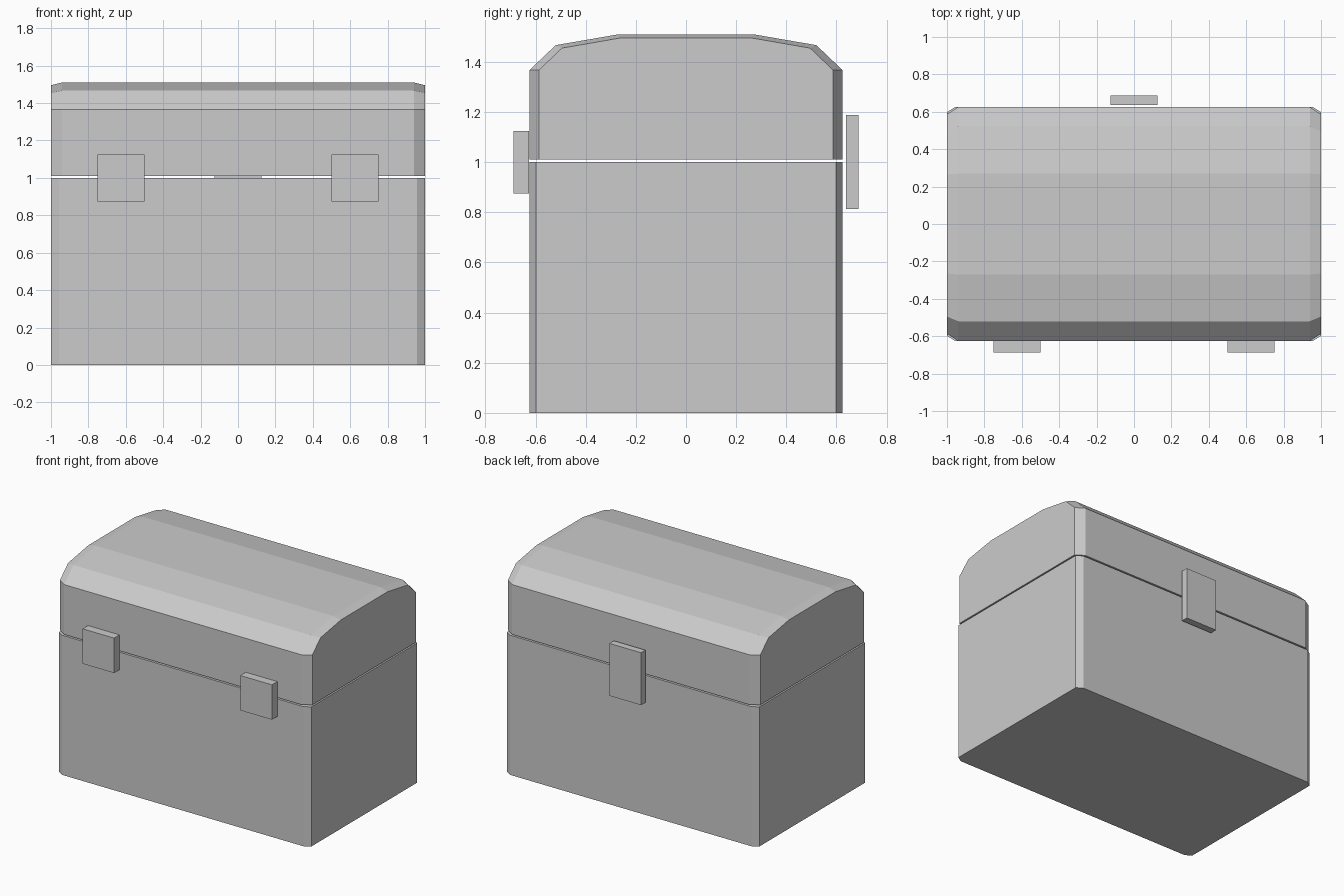
import bpy, bmesh

if "Cube" in bpy.data.objects:
    bpy.data.objects.remove(bpy.data.objects["Cube"])


def loft(name, sections):
    """Skin a row of matching closed rings and cap both ends."""
    bm = bmesh.new()
    rings = [[bm.verts.new(p) for p in ring] for ring in sections]
    n = len(rings[0])
    for a, b in zip(rings, rings[1:]):
        for i in range(n):
            j = (i + 1) % n
            bm.faces.new((a[i], a[j], b[j], b[i]))
    bm.faces.new(rings[0])
    bm.faces.new(rings[-1])
    bmesh.ops.recalc_face_normals(bm, faces=bm.faces)
    mesh = bpy.data.meshes.new(name)
    bm.to_mesh(mesh)
    bm.free()
    obj = bpy.data.objects.new(name, mesh)
    bpy.context.collection.objects.link(obj)
    return obj


def box(name, center, size):
    x, y, z = (s / 2 for s in size)
    ring = [(-x, -y), (x, -y), (x, y), (-x, y)]
    obj = loft(name, [[(px, py, h) for px, py in ring] for h in (-z, z)])
    obj.location = center
    return obj


def mirrored(half):
    """Complete a half profile across y = 0."""
    return half + [(-y, z) for y, z in reversed(half)]


# Chest body with chamfered vertical corners
outline = [(0.957, -0.625), (1, -0.598), (1, 0.598), (0.957, 0.625),
           (-0.957, 0.625), (-1, 0.598), (-1, -0.598), (-0.957, -0.625)]
loft("chest_body", [[(x, y, z) for x, y in outline] for z in (0, 1.0)])

# Domed lid, with smaller end profiles forming the chamfered rim
full = mirrored([(0.625, 1.01), (0.625, 1.367), (0.52, 1.467), (0.27, 1.51)])
end = mirrored([(0.587, 1.01), (0.587, 1.367), (0.495, 1.455), (0.265, 1.495)])
stations = [(-1, end), (-0.94, full), (0.94, full), (1, end)]
loft("lid", [[(x, y, z) for y, z in prof] for x, prof in stations])

# Pair of square plates on the front, one tall plate at the back
for side, sx in (("left", -1), ("right", 1)):
    box(f"front_plate_{side}", (sx * 0.625, -0.657, 1.0), (0.25, 0.061, 0.25))
box("back_plate", (0, 0.6625, 1.0), (0.25, 0.05, 0.375))
